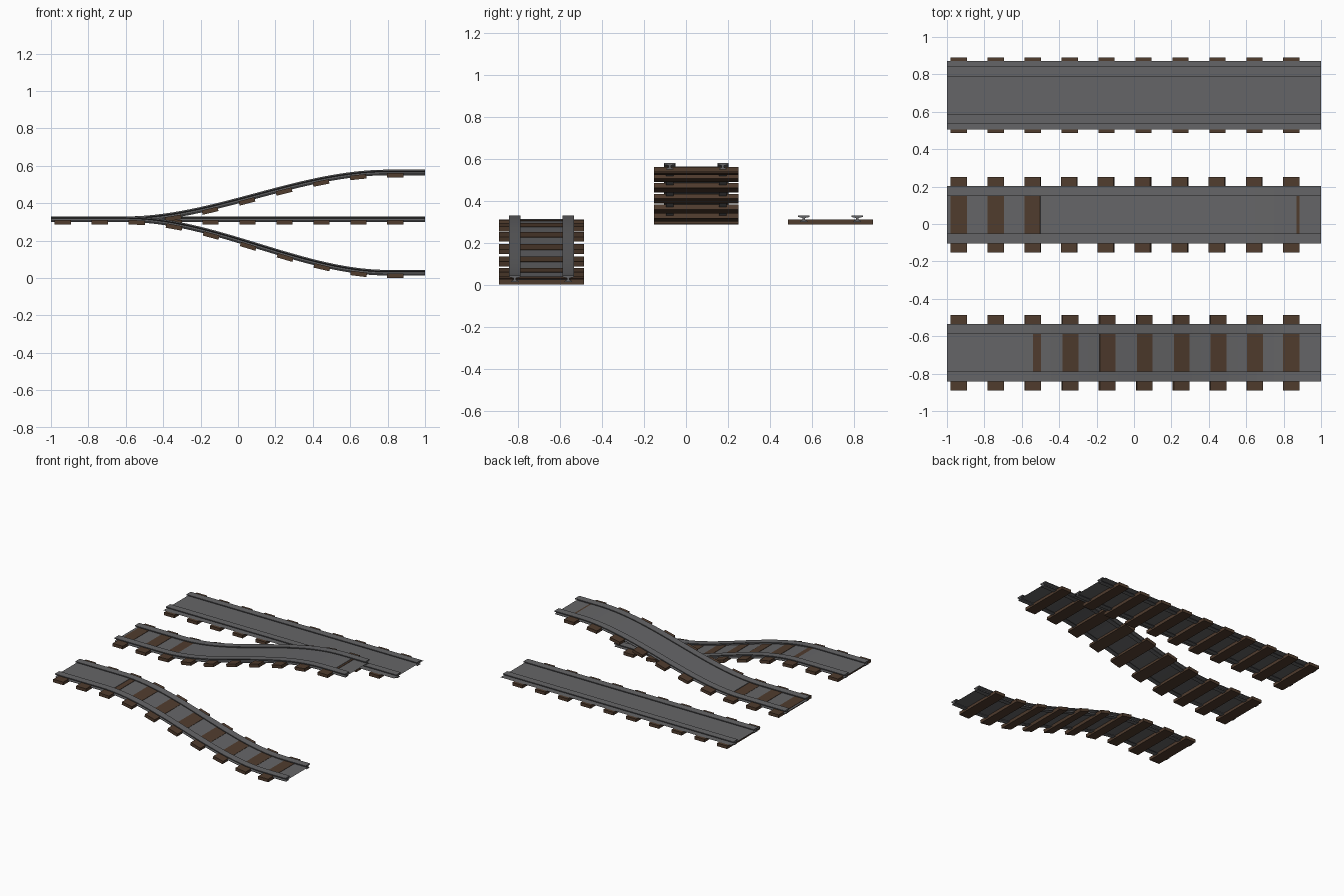
import bpy, bmesh, math
from mathutils import Vector

if "Cube" in bpy.data.objects:
    bpy.data.objects.remove(bpy.data.objects["Cube"])


def material(name, rgb):
    m = bpy.data.materials.new(name)
    m.diffuse_color = (*rgb, 1)
    m.use_nodes = True
    m.node_tree.nodes["Principled BSDF"].inputs["Base Color"].default_value = m.diffuse_color
    return m


STEEL = material("steel grey", (0.13, 0.13, 0.135))
WOOD = material("dark brown wood", (0.08, 0.045, 0.027))

BASE = 0.286            # underside of the level track
SEGMENTS = 40


def make_object(name, bm, mat):
    bmesh.ops.recalc_face_normals(bm, faces=bm.faces)
    mesh = bpy.data.meshes.new(name)
    bm.to_mesh(mesh)
    bm.free()
    mesh.materials.append(mat)
    obj = bpy.data.objects.new(name, mesh)
    bpy.context.collection.objects.link(obj)
    return obj


def path(x, rise):
    """Height and pitch angle of the track bed: an S-shaped ramp."""
    t = min(max((x + 0.6) / 1.4, 0), 1)
    return BASE + rise * t * t * (3 - 2 * t), math.atan(rise * 6 * t * (1 - t) / 1.4)


def frame(x, y, up, rise):
    z, a = path(x, rise)
    return Vector((x - up * math.sin(a), y, z + up * math.cos(a)))


# Half of the I-shaped rail section: half width, height
HALF = [(0.018, 0.013), (0.018, 0.017), (0.006, 0.022), (0.006, 0.031), (0.027, 0.036), (0.027, 0.043)]
SECTION = HALF + [(-w, h) for w, h in reversed(HALF)]


def rail(name, y, rise):
    bm = bmesh.new()
    rings = []
    for i in range(SEGMENTS + 1):
        x = -1 + 2 * i / SEGMENTS
        rings.append([bm.verts.new(frame(x, y + w, h, rise)) for w, h in SECTION])
    n = len(SECTION)
    for a, b in zip(rings, rings[1:]):
        for k in range(n):
            bm.faces.new((a[k], a[(k + 1) % n], b[(k + 1) % n], b[k]))
    bm.faces.new(rings[0])
    bm.faces.new(rings[-1])
    obj = make_object(name, bm, STEEL)
    for p in obj.data.polygons:
        p.use_smooth = False


def sleepers(name, y, rise):
    bm = bmesh.new()
    for i in range(10):
        x = -0.937 + 0.1976 * i
        verts = [bm.verts.new(frame(x, y + sy * 0.202, 0, rise)) for sy in (-1, 1) for _ in range(4)]
        z, a = path(x, rise)
        fwd = Vector((math.cos(a), 0, math.sin(a)))
        up = Vector((-math.sin(a), 0, math.cos(a)))
        for k, v in enumerate(verts):
            dx, dz = [(-0.0435, 0), (0.0435, 0), (0.0435, 0.024), (-0.0435, 0.024)][k % 4]
            v.co += fwd * dx + up * dz
        bm.faces.new(verts[:4])
        bm.faces.new(verts[4:])
        for k in range(4):
            j = (k + 1) % 4
            bm.faces.new((verts[k], verts[j], verts[4 + j], verts[4 + k]))
    make_object(name, bm, WOOD)


def bed_sheet(name, y, rise, half, above):
    """Thin sheet level with the sleeper tops; above = x range where it covers them."""
    bm = bmesh.new()
    stops = sorted({-1 + 2 * i / SEGMENTS for i in range(SEGMENTS + 1)}
                   | {v for e in above for v in (e - 0.001, e + 0.001) if -1 < v < 1})
    rows = []
    for x in stops:
        h = 0.0265 if above[0] < x < above[1] else 0.0215
        rows.append([bm.verts.new(frame(x, y + s * half, h, rise)) for s in (-1, 1)])
    for a, b in zip(rows, rows[1:]):
        bm.faces.new((a[0], b[0], b[1], a[1]))
    obj = make_object(name, bm, STEEL)
    if obj.data.polygons[0].normal.z < 0:
        obj.data.flip_normals()


# Three tracks: name, centre y, rise, sheet half width, sheet covering range
TRACKS = [
    ("descending", -0.688, -BASE, 0.126, (-2, -0.54)),
    ("ascending", 0.049, 0.25, 0.126, (-0.5, 0.87)),
    ("level", 0.688, 0.0, 0.183, (-2, 2)),
]
for label, y, rise, half, above in TRACKS:
    sleepers(label + "_sleepers", y, rise)
    bed_sheet(label + "_bed_sheet", y, rise, half, above)
    rail(label + "_front_rail", y - 0.127, rise)
    rail(label + "_back_rail", y + 0.127, rise)
